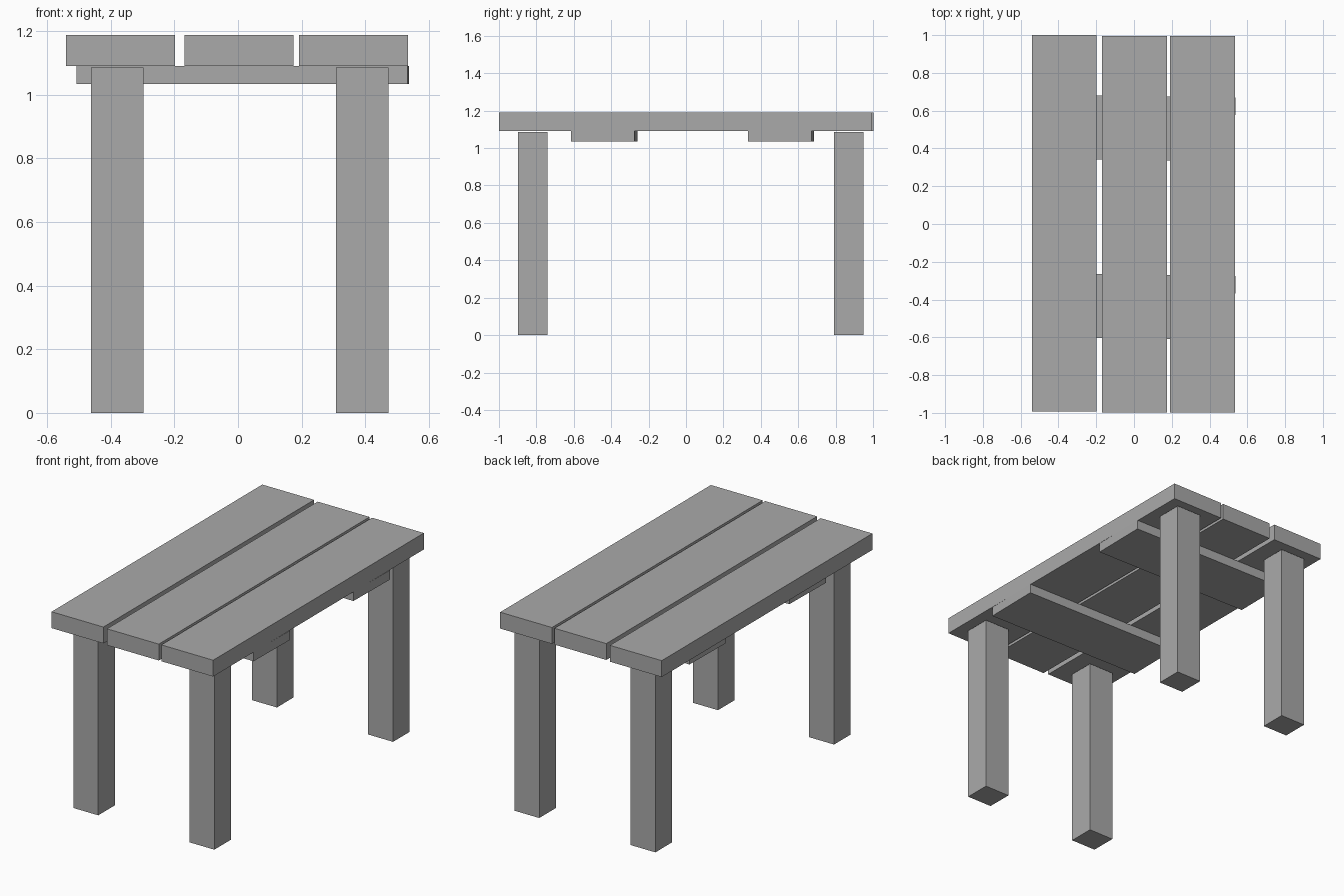
import bpy
import math

cube = bpy.data.objects.get("Cube")
if cube:
    bpy.data.objects.remove(cube, do_unlink=True)

GREY = (0.4, 0.4, 0.4, 1)
mat = bpy.data.materials.new("plain grey")
mat.use_nodes = True
mat.diffuse_color = GREY
mat.node_tree.nodes["Principled BSDF"].inputs["Base Color"].default_value = GREY


def box(name, centre, size, turn=0):
    """Add a box of the given full size, turned about z in degrees."""
    bpy.ops.mesh.primitive_cube_add(size=1, location=centre)
    obj = bpy.context.object
    obj.name = name
    obj.scale = size
    obj.rotation_euler.z = math.radians(turn)
    obj.data.materials.append(mat)
    return obj


# Table top: three loose planks, slightly uneven
for side, x, y in (("right", -0.369, 0.005), ("middle", 0.003, -0.002), ("left", 0.363, -0.002)):
    box(f"{side}_plank", (x, y, 1.14), (0.343, 1.993, 0.098))

# Crossbars under the planks, set a little askew
for end, y in (("front", -0.437), ("back", 0.508)):
    box(f"{end}_crossbar", (0.015, y, 1.063), (1.04, 0.34, 0.056), turn=-0.8)

# Four square legs
for end, y in (("front", -0.82), ("back", 0.87)):
    for side, x in (("right", -0.379), ("left", 0.39)):
        box(f"{end}_{side}_leg", (x, y, 0.543), (0.165, 0.157, 1.086))
